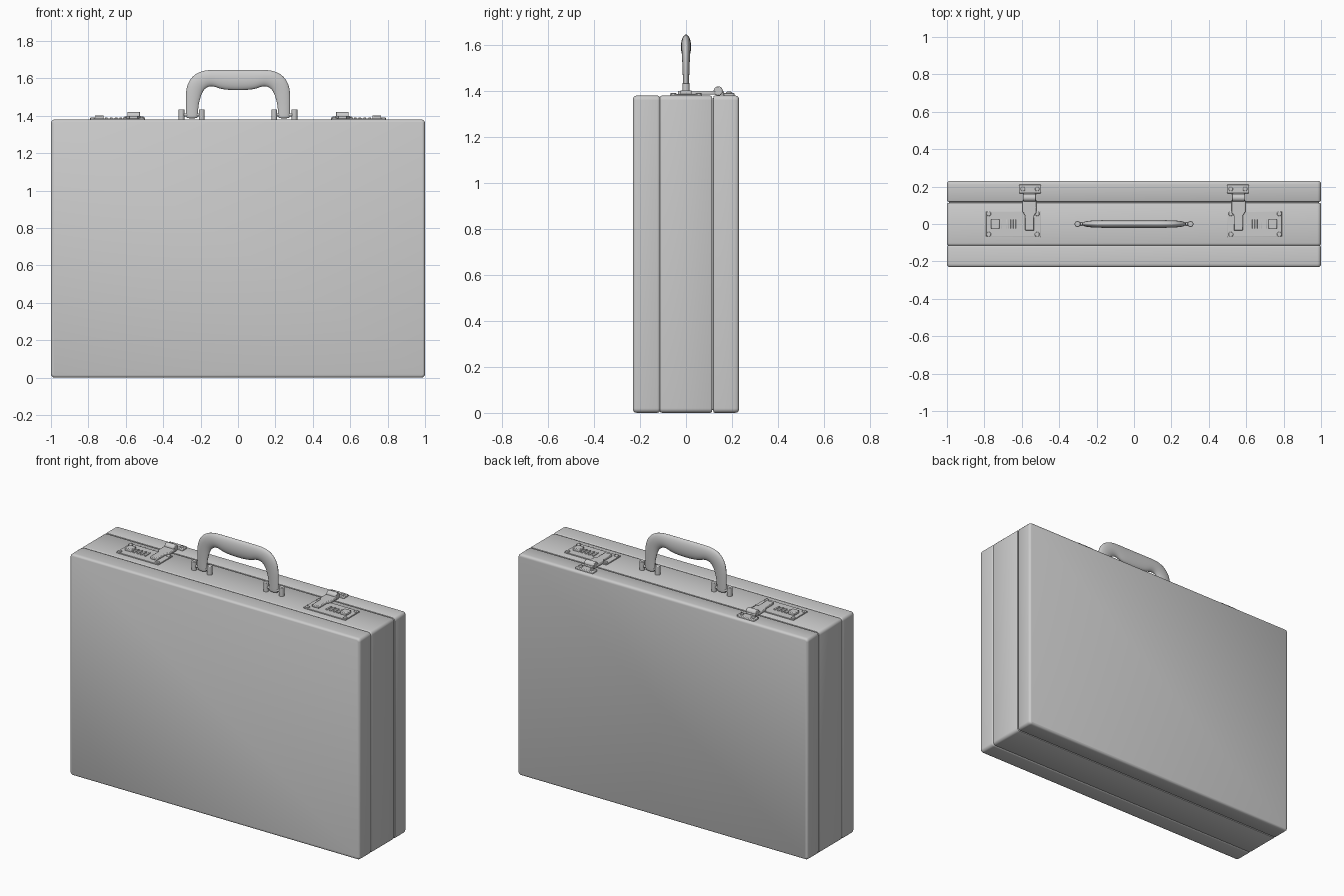
import bpy, bmesh
from math import sin, cos, pi, radians
from mathutils import Matrix, Vector

cube = bpy.data.objects.get("Cube")
if cube:
    bpy.data.objects.remove(cube, do_unlink=True)

TOP = 1.38
parts = []


def finish(name, bm, bevel=0.0):
    bmesh.ops.recalc_face_normals(bm, faces=bm.faces)
    mesh = bpy.data.meshes.new(name)
    bm.to_mesh(mesh)
    bm.free()
    obj = bpy.data.objects.new(name, mesh)
    bpy.context.collection.objects.link(obj)
    parts.append(obj)
    if bevel:
        mod = obj.modifiers.new("Bevel", 'BEVEL')
        mod.width = bevel
        mod.segments = 2
        mod.limit_method = 'ANGLE'
    return obj


def loft(name, rings, bevel=0.0):
    """Skin a series of equal closed rings and cap both ends."""
    bm = bmesh.new()
    loops = [[bm.verts.new(p) for p in ring] for ring in rings]
    for a, b in zip(loops, loops[1:]):
        for i in range(len(a)):
            j = (i + 1) % len(a)
            bm.faces.new((a[i], a[j], b[j], b[i]))
    bm.faces.new(loops[0])
    bm.faces.new(loops[-1])
    return finish(name, bm, bevel)


def prism(name, outline, z0, z1, bevel=0.002):
    return loft(name, [[(x, y, z) for x, y in outline] for z in (z0, z1)], bevel)


def block(name, x, y, width, depth, z0, z1, bevel=0.002):
    w, d = width / 2, depth / 2
    return prism(name, [(x - w, y - d), (x + w, y - d), (x + w, y + d), (x - w, y + d)], z0, z1, bevel)


def cylinder(name, centre, radius, length, axis='Z', bevel=0.003):
    bm = bmesh.new()
    turn = Matrix.Rotation(pi / 2, 4, 'Y') if axis == 'X' else Matrix()
    bmesh.ops.create_cone(bm, cap_ends=True, segments=20, radius1=radius, radius2=radius,
                          depth=length, matrix=Matrix.Translation(centre) @ turn)
    return finish(name, bm, bevel)


def case_ring(y, inset, radius=0.02):
    """Rounded rectangle of the case outline at depth y."""
    ring = []
    hx, hz = 1 - radius, TOP / 2 - radius
    r = radius - inset
    for quarter, (sx, sz) in enumerate([(1, 1), (-1, 1), (-1, -1), (1, -1)]):
        for k in range(6):
            a = (quarter + k / 5) * pi / 2
            ring.append((sx * hx + r * cos(a), y, TOP / 2 + sz * hz + r * sin(a)))
    return ring


# Case shell: front cover, middle band and lid separated by grooves
profile = [(-0.23, 0.012), (-0.227, 0.005), (-0.22, 0.001), (-0.21, 0),
           (-0.125, 0), (-0.118, 0.002), (-0.114, 0.007), (-0.11, 0.002), (-0.103, 0),
           (0.106, 0), (0.112, 0.003), (0.114, 0.012), (0.118, 0.012), (0.12, 0.003), (0.126, 0),
           (0.21, 0), (0.22, 0.001), (0.227, 0.005), (0.23, 0.012)]
loft("case_shell", [case_ring(y, inset) for y, inset in profile])

# Handle: outer edge, inner edge and half thickness of each section
half = [((0.276, 1.385), (0.216, 1.385), 0.012), ((0.280, 1.40), (0.212, 1.40), 0.013),
        ((0.280, 1.45), (0.212, 1.45), 0.014), ((0.282, 1.51), (0.200, 1.495), 0.016),
        ((0.275, 1.565), (0.188, 1.53), 0.018), ((0.250, 1.61), (0.168, 1.55), 0.020),
        ((0.205, 1.64), (0.145, 1.558), 0.021), ((0.150, 1.648), (0.118, 1.553), 0.022),
        ((0.090, 1.648), (0.088, 1.538), 0.023), ((0.0, 1.648), (0.0, 1.533), 0.023)]
sections = half + [((-o[0], o[1]), (-i[0], i[1]), t) for o, i, t in reversed(half[:-1])]
rings = []
for outer, inner, thick in sections:
    o, i = Vector((outer[0], 0, outer[1])), Vector((inner[0], 0, inner[1]))
    mid, arm = (o + i) / 2, (o - i) / 2
    rings.append([mid + arm * cos(k * pi / 6) + Vector((0, thick * sin(k * pi / 6), 0))
                  for k in range(12)])
handle = loft("handle", rings)
handle.modifiers.new("Smooth", 'SUBSURF').levels = 2
handle.modifiers["Smooth"].render_levels = 2

for side, s in (("left", 1), ("right", -1)):
    # Handle posts with the pivot pin between them
    for place, x in (("outer", 0.302), ("inner", 0.194)):
        cylinder(f"{side}_{place}_handle_post", (s * x, 0, TOP + 0.025), 0.0155, 0.06)
    cylinder(f"{side}_handle_pin", (s * 0.248, 0, TOP + 0.025), 0.008, 0.11, 'X', 0)

    # Lock plate with corner rivets
    block(f"{side}_lock_plate", s * 0.645, 0, 0.29, 0.14, TOP - 0.005, TOP + 0.006)
    for n, (x, y) in enumerate([(0.518, -0.055), (0.518, 0.055), (0.777, -0.055), (0.777, 0.055)]):
        cylinder(f"{side}_plate_rivet_{n + 1}", (s * x, y, TOP + 0.006), 0.013, 0.01)

    # Combination dials and release button
    for n in range(4):
        block(f"{side}_dial_{n + 1}", s * (0.626 + 0.026 * n), 0, 0.014, 0.05, TOP, TOP + 0.011)
    block(f"{side}_release_button", s * 0.742, 0, 0.045, 0.05, TOP, TOP + 0.022, 0.004)

    # Latch arm, wide near the hinge and narrow toward the tip
    edge = [(0.024, -0.035), (0.024, 0.045), (0.038, 0.065), (0.038, 0.122), (0.032, 0.13), (0.032, 0.165)]
    outline = [(s * 0.558 + x, y) for x, y in edge]
    outline += [(s * 0.558 - x, y) for x, y in reversed(edge)]
    prism(f"{side}_latch_arm", outline, TOP + 0.004, TOP + 0.02, 0.004)
    cylinder(f"{side}_latch_barrel", (s * 0.558, 0.14, TOP + 0.02), 0.02, 0.068, 'X')

    # Latch keeper plate fixed to the lid
    block(f"{side}_keeper_plate", s * 0.556, 0.187, 0.12, 0.046, TOP - 0.005, TOP + 0.012, 0.004)
    for n, x in enumerate((0.518, 0.594)):
        cylinder(f"{side}_keeper_rivet_{n + 1}", (s * x, 0.187, TOP + 0.012), 0.012, 0.01)

# Smooth shading with crisp edges
bpy.ops.object.select_all(action='DESELECT')
for obj in parts:
    obj.select_set(True)
bpy.context.view_layer.objects.active = parts[0]
bpy.ops.object.shade_smooth_by_angle(angle=radians(40))
